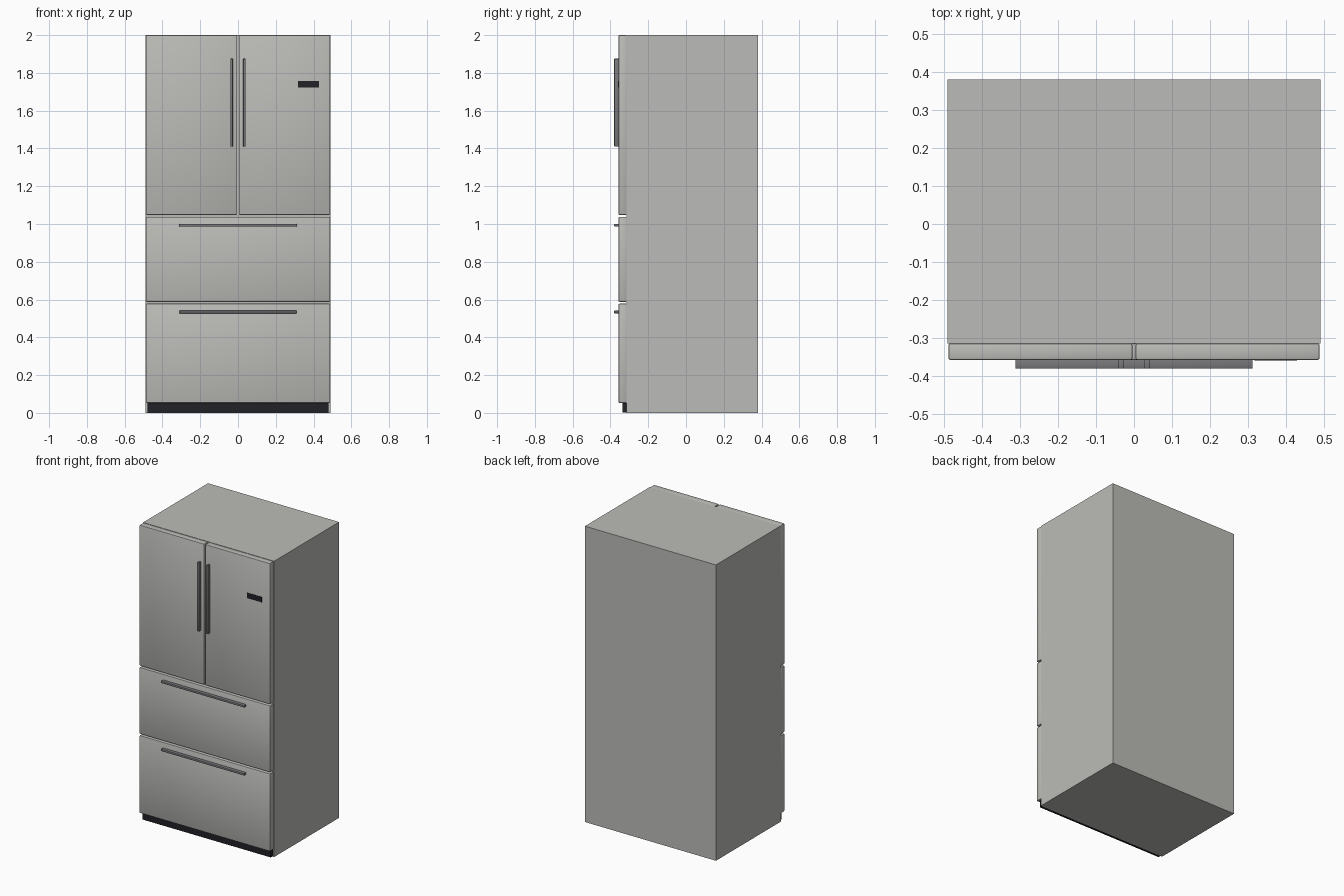
import bpy
import bmesh
from mathutils import Vector

cube = bpy.data.objects.get("Cube")
if cube:
    bpy.data.objects.remove(cube, do_unlink=True)


def material(name, colour):
    mat = bpy.data.materials.new(name)
    mat.use_nodes = True
    mat.diffuse_color = (*colour, 1)
    mat.node_tree.nodes["Principled BSDF"].inputs["Base Color"].default_value = (*colour, 1)
    return mat


steel = material("brushed steel", (0.50, 0.50, 0.48))
handle_grey = material("handle grey", (0.19, 0.19, 0.20))
black = material("black plastic", (0.015, 0.015, 0.02))


def box(name, x, y, z, mat, bevel=0):
    """Box between (low, high) limits on each axis, with optional rounded edges."""
    lo, hi = (Vector(corner) for corner in zip(x, y, z))
    bm = bmesh.new()
    bmesh.ops.create_cube(bm, size=1)
    bmesh.ops.scale(bm, vec=hi - lo, verts=bm.verts)
    bmesh.ops.translate(bm, vec=(lo + hi) / 2, verts=bm.verts)
    if bevel:
        bmesh.ops.bevel(bm, geom=bm.edges[:], offset=bevel, segments=2,
                        profile=0.5, affect='EDGES')
    mesh = bpy.data.meshes.new(name)
    bm.to_mesh(mesh)
    bm.free()
    mesh.materials.append(mat)
    obj = bpy.data.objects.new(name, mesh)
    bpy.context.collection.objects.link(obj)
    if bevel:
        bpy.ops.object.select_all(action='DESELECT')
        obj.select_set(True)
        bpy.context.view_layer.objects.active = obj
        bpy.ops.object.shade_smooth_by_angle()
    return obj


BODY_FRONT, DOOR_FRONT, HANDLE_FRONT = -0.314, -0.357, -0.38
door_y = (DOOR_FRONT, BODY_FRONT)
handle_y = (HANDLE_FRONT, DOOR_FRONT + 0.002)

# Cabinet and recessed base grille
box("cabinet", (-0.49, 0.49), (BODY_FRONT, 0.38), (0, 2), steel)
box("kick_plate", (-0.48, 0.48), (-0.336, BODY_FRONT), (0.003, 0.052), black)

# Pair of upper doors with upright handles
for side, s in (("left", 1), ("right", -1)):
    box(f"{side}_door", sorted((s * 0.004, s * 0.488)), door_y, (1.048, 2),
        steel, 0.005)
    box(f"{side}_door_handle", sorted((s * 0.027, s * 0.041)), handle_y,
        (1.41, 1.875), handle_grey, 0.003)

# Two drawers with level handles
for name, z, grip in (("upper", (0.588, 1.038), 0.994), ("lower", (0.053, 0.578), 0.534)):
    box(f"{name}_drawer", (-0.488, 0.488), door_y, z, steel, 0.005)
    box(f"{name}_drawer_handle", (-0.312, 0.312), handle_y,
        (grip - 0.007, grip + 0.007), handle_grey, 0.003)

# Control display on the left door
box("display_panel", (0.317, 0.428), (DOOR_FRONT - 0.002, DOOR_FRONT + 0.002),
    (1.722, 1.758), black)
